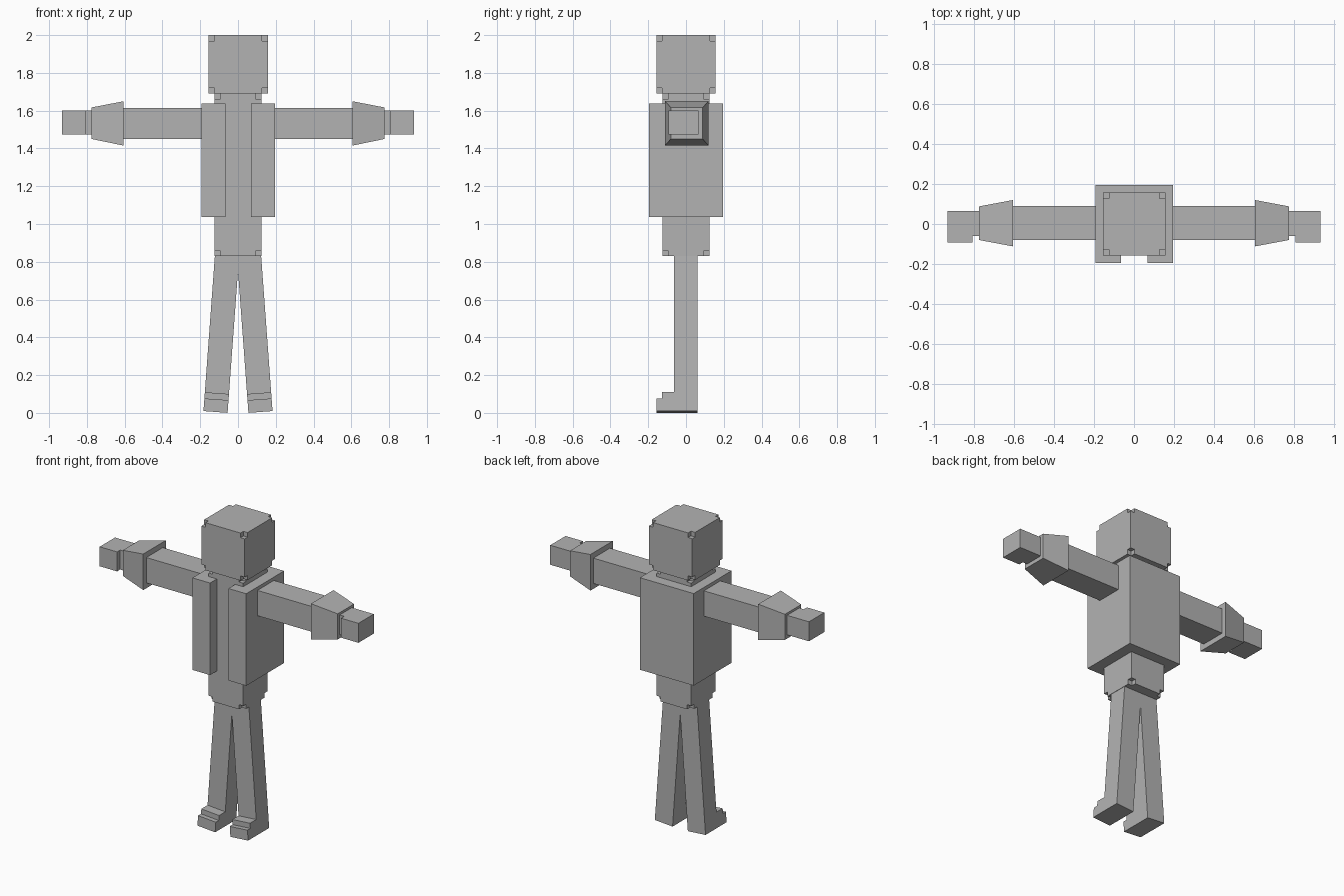
import bpy, bmesh, math
from itertools import product
from mathutils import Matrix, Vector

if "Cube" in bpy.data.objects:
    bpy.data.objects.remove(bpy.data.objects["Cube"])

grey = bpy.data.materials.new("plain grey")
grey.diffuse_color = (0.45, 0.45, 0.45, 1)
grey.use_nodes = True
grey.node_tree.nodes["Principled BSDF"].inputs["Base Color"].default_value = grey.diffuse_color


def finish(name, bm, mirrored=False):
    bmesh.ops.remove_doubles(bm, verts=bm.verts, dist=1e-5)
    bmesh.ops.recalc_face_normals(bm, faces=bm.faces)
    me = bpy.data.meshes.new(name)
    bm.to_mesh(me)
    bm.free()
    me.materials.append(grey)
    ob = bpy.data.objects.new(name, me)
    bpy.context.collection.objects.link(ob)
    if mirrored:
        mod = ob.modifiers.new("other side", 'MIRROR')
        mod.use_mirror_merge = False
    return ob


def prism(name, outline, axis, lo, hi, mirrored=False, matrix=None):
    """Extrude a 2D outline along an axis (0 = x, yz outline; 2 = z, xy outline)."""
    bm = bmesh.new()
    put = (lambda a, b: (lo, a, b)) if axis == 0 else (lambda a, b: (a, b, lo))
    face = bm.faces.new([bm.verts.new(put(a, b)) for a, b in outline])
    new = bmesh.ops.extrude_face_region(bm, geom=[face], use_keep_orig=True)["geom"]
    shift = Vector((0, 0, 0))
    shift[axis] = hi - lo
    bmesh.ops.translate(bm, vec=shift,
                        verts=[v for v in new if isinstance(v, bmesh.types.BMVert)])
    if matrix:
        bm.transform(matrix)
    return finish(name, bm, mirrored)


def rect(a0, a1, b0, b1):
    return [(a0, b0), (a1, b0), (a1, b1), (a0, b1)]


def notched_box(name, lo, hi, n):
    """Box with a small cube taken out of each of its eight corners."""
    bm = bmesh.new()
    cuts = [(a, a + n, b - n, b) for a, b in zip(lo, hi)]

    def filled(c):
        return all(0 <= i <= 2 for i in c) and any(i == 1 for i in c)

    for c in filter(filled, product(range(3), repeat=3)):
        for ax, step in product(range(3), (-1, 1)):
            near = list(c)
            near[ax] += step
            if filled(near):
                continue
            u, v = (ax + 1) % 3, (ax + 2) % 3
            quad = []
            for du, dv in ((0, 0), (1, 0), (1, 1), (0, 1)):
                p = [0, 0, 0]
                p[ax] = cuts[ax][c[ax] + (step > 0)]
                p[u] = cuts[u][c[u] + du]
                p[v] = cuts[v][c[v] + dv]
                quad.append(bm.verts.new(p))
            bm.faces.new(quad)
    return finish(name, bm)


# Head and inner body
notched_box("head", (-0.155, -0.157, 1.69), (0.158, 0.157, 2.0), 0.03)
notched_box("body", (-0.125, -0.125, 0.83), (0.125, 0.125, 1.69), 0.03)

# Jacket, open down the front
prism("jacket", [(-0.192, -0.195), (-0.065, -0.195), (-0.065, -0.12), (0.068, -0.12),
                 (0.068, -0.195), (0.196, -0.195), (0.196, 0.195), (-0.192, 0.195)],
      2, 1.037, 1.637)

# Sleeves
prism("sleeve", rect(-0.08, 0.09, 1.45, 1.615), 0, 0.15, 0.62, True)

# Flared cuffs, tapering toward the hand
bm = bmesh.new()
big = [bm.verts.new((0.605, y, z)) for y, z in rect(-0.112, 0.12, 1.415, 1.65)]
small = [bm.verts.new((0.775, y, z)) for y, z in rect(-0.08, 0.088, 1.45, 1.617)]
bm.faces.new(big)
bm.faces.new(small)
for i in range(4):
    j = (i + 1) % 4
    bm.faces.new((big[i], big[j], small[j], small[i]))
finish("cuff", bm, True)

# Hands, stepped forward past the wrist
prism("hand", [(0.76, -0.06), (0.808, -0.06), (0.808, -0.092), (0.933, -0.092),
               (0.933, 0.066), (0.76, 0.066)], 2, 1.475, 1.602, True)

# Legs with stepped shoes, leaning outward
lean = Matrix.Translation((0.119, 0, 0.005)) @ Matrix.Rotation(math.radians(-4.2), 4, 'Y')
prism("leg", [(-0.157, 0), (0.06, 0), (0.06, 0.84), (-0.063, 0.84), (-0.063, 0.1),
              (-0.127, 0.1), (-0.127, 0.067), (-0.157, 0.067)],
      0, -0.064, 0.064, True, lean)
